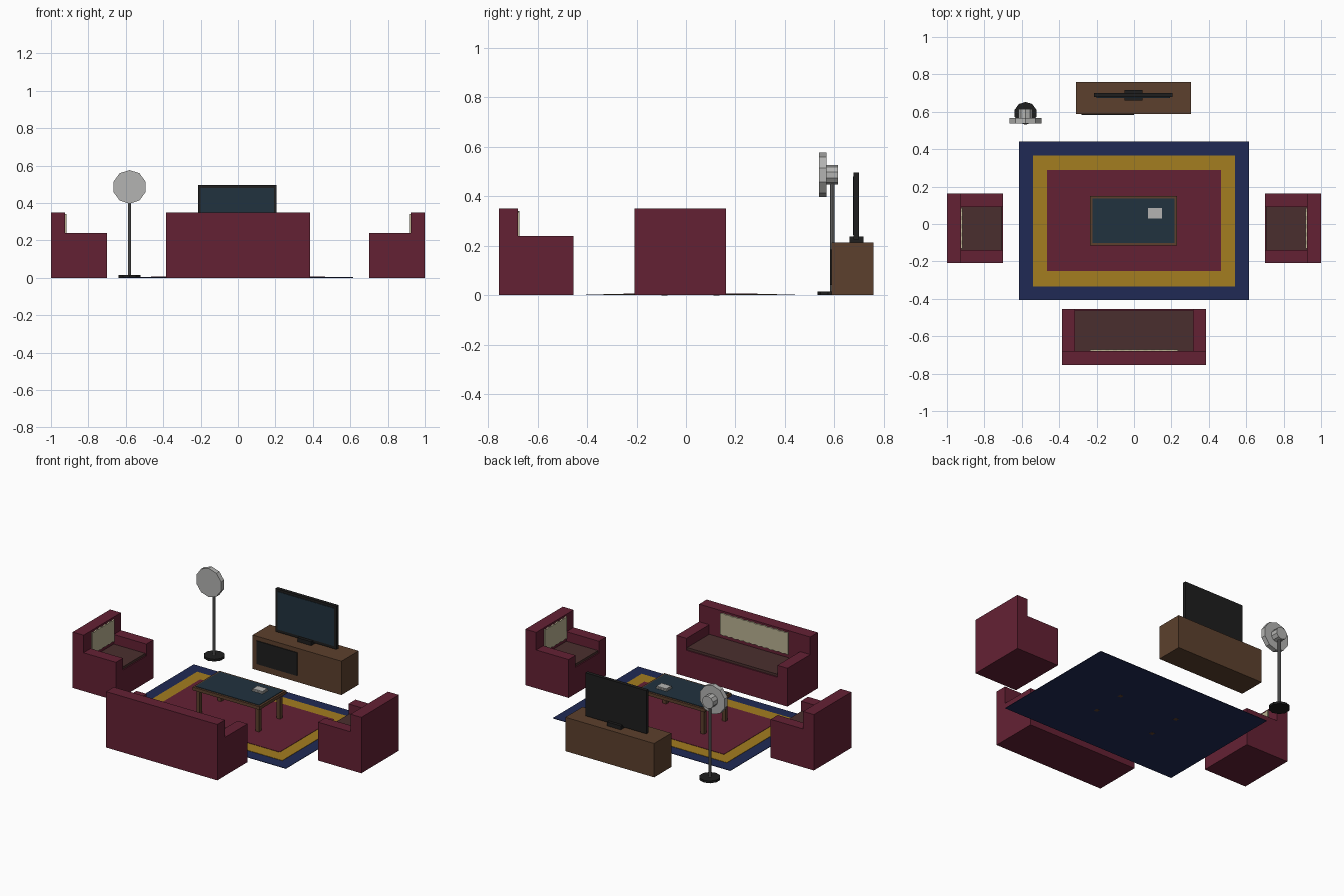
import bpy, bmesh, math
from mathutils import Matrix, Vector

if "Cube" in bpy.data.objects:
    bpy.data.objects.remove(bpy.data.objects["Cube"])


def mat(name, rgb):
    m = bpy.data.materials.new(name)
    lin = [((c / 255 + 0.055) / 1.055) ** 2.4 if c > 10 else c / 255 / 12.92 for c in rgb]
    m.diffuse_color = (*lin, 1)
    m.use_nodes = True
    m.node_tree.nodes["Principled BSDF"].inputs["Base Color"].default_value = m.diffuse_color
    return m


MAROON = mat("maroon fabric", (100, 33, 52))
SEAT = mat("dark brown cushion", (74, 47, 46))
CREAM = mat("cream cloth", (186, 178, 146))
BLUE = mat("navy rug", (32, 42, 85))
GOLD = mat("gold rug", (163, 125, 32))
WOOD = mat("brown wood", (92, 64, 45))
GLASS = mat("dark teal glass", (33, 50, 62))
BLACK = mat("black plastic", (30, 30, 30))
GREY = mat("light grey", (180, 180, 178))
STEEL = mat("steel grey", (125, 125, 125))


def finish(bm, name, material, matrix=None):
    if matrix:
        bm.transform(matrix)
    bmesh.ops.recalc_face_normals(bm, faces=bm.faces)
    me = bpy.data.meshes.new(name)
    bm.to_mesh(me)
    bm.free()
    me.materials.append(material)
    ob = bpy.data.objects.new(name, me)
    bpy.context.collection.objects.link(ob)
    return ob


def box(name, x, y, z, material, matrix=None):
    bm = bmesh.new()
    bmesh.ops.create_cube(bm, size=1)
    for v in bm.verts:
        v.co = Vector([(r[0] + r[1]) / 2 + c * (r[1] - r[0]) for r, c in zip((x, y, z), v.co)])
    return finish(bm, name, material, matrix)


def prism(name, pts, depth, material, matrix):
    """Polygon extruded along local +z."""
    bm = bmesh.new()
    f = bm.faces.new([bm.verts.new((*p, 0)) for p in pts])
    ext = bmesh.ops.extrude_face_region(bm, geom=[f])
    bmesh.ops.translate(bm, vec=(0, 0, depth),
                        verts=[g for g in ext["geom"] if isinstance(g, bmesh.types.BMVert)])
    return finish(bm, name, material, matrix)


def disc(name, r, depth, material, matrix, n=10):
    pts = [(r * math.sin(2 * math.pi * i / n), r * math.cos(2 * math.pi * i / n)) for i in range(n)]
    return prism(name, pts, depth, material, matrix)


# Sofa and armchairs: built facing +y, then turned into place
def lounge(name, width, cover, loc, turn):
    m = Matrix.Translation(loc) @ Matrix.Rotation(math.radians(turn), 4, 'Z')
    h, i = width / 2, width / 2 - 0.07
    box(name + "_back", (-h, h), (-0.15, -0.075), (0, 0.35), MAROON, m)
    for side, s in (("left", -1), ("right", 1)):
        box(f"{name}_{side}_arm", sorted((s * i, s * h)), (-0.075, 0.15), (0, 0.24), MAROON, m)
    box(name + "_base", (-i, i), (-0.075, 0.15), (0, 0.165), MAROON, m)
    box(name + "_cushion", (-i, i), (-0.075, 0.143), (0.165, 0.18), SEAT, m)
    # Backrest cloth with zigzag upper and lower hems
    n = int(cover / 0.01)
    xs = [-cover + 2 * cover * k / n for k in range(n + 1)]
    low = [(x, 0.2 + 0.005 * (k % 2)) for k, x in enumerate(xs)]
    top = [(x, 0.34 - 0.005 * (k % 2)) for k, x in enumerate(xs)]
    up = Matrix.Translation((0, -0.067, 0)) @ Matrix.Rotation(math.pi / 2, 4, 'X')
    prism(name + "_back_cloth", low + top[::-1], 0.008, CREAM, m @ up)


lounge("sofa", 0.77, 0.235, (0, -0.605, 0), 0)
lounge("left_armchair", 0.37, 0.108, (-0.85, -0.023, 0), -90)
lounge("right_armchair", 0.37, 0.108, (0.85, -0.023, 0), 90)

# Rug: thin nested bands
for name, x, y0, y1, z0, z1, m in (
        ("rug_border", 0.615, -0.405, 0.44, 0, 0.003, BLUE),
        ("rug_band", 0.54, -0.333, 0.367, 0.003, 0.005, GOLD),
        ("rug_centre", 0.465, -0.252, 0.288, 0.005, 0.007, MAROON)):
    box(name, (-x, x), (y0, y1), (z0, z1), m)

# Coffee table
box("table_top", (-0.235, 0.23), (-0.115, 0.15), (0.155, 0.175), WOOD)
box("table_glass", (-0.222, 0.217), (-0.102, 0.137), (0.175, 0.178), GLASS)
for sx in (-1, 1):
    for sy in (-1, 1):
        cx, cy = -0.0025 + sx * 0.205, 0.0175 + sy * 0.105
        box("table_leg", (cx - 0.012, cx + 0.012), (cy - 0.012, cy + 0.012), (-0.0005, 0.155), WOOD)
# Magazines on the table
box("lower_magazine", (0.075, 0.15), (0.03, 0.085), (0.178, 0.185), GREY)
box("upper_magazine", (0.079, 0.146), (0.033, 0.082), (0.185, 0.192), GREY)

# Media cabinet with a dark door panel
box("cabinet", (-0.31, 0.305), (0.588, 0.758), (0, 0.212), WOOD)
box("cabinet_door", (-0.28, 0.0), (0.583, 0.588), (0.04, 0.185), BLACK)

# Television
box("tv_foot", (-0.05, 0.045), (0.66, 0.717), (0.212, 0.237), BLACK)
box("tv_case", (-0.215, 0.207), (0.678, 0.7), (0.225, 0.495), BLACK)
box("tv_screen", (-0.2, 0.192), (0.675, 0.678), (0.243, 0.48), GLASS)

# Pedestal fan
fx, fy, fz = -0.58, 0.592, 0.486
disc("fan_base", 0.061, 0.014, BLACK, Matrix.Translation((fx, fy, 0)))
disc("fan_pole", 0.009, 0.45, STEEL, Matrix.Translation((fx, fy, 0.014)))
turn = Matrix.Rotation(math.pi / 2, 4, 'X')
disc("fan_head", 0.09, 0.03, GREY, Matrix.Translation((fx, 0.568, fz)) @ turn)
disc("fan_motor", 0.039, 0.046, GREY, Matrix.Translation((fx, 0.614, fz)) @ turn)
